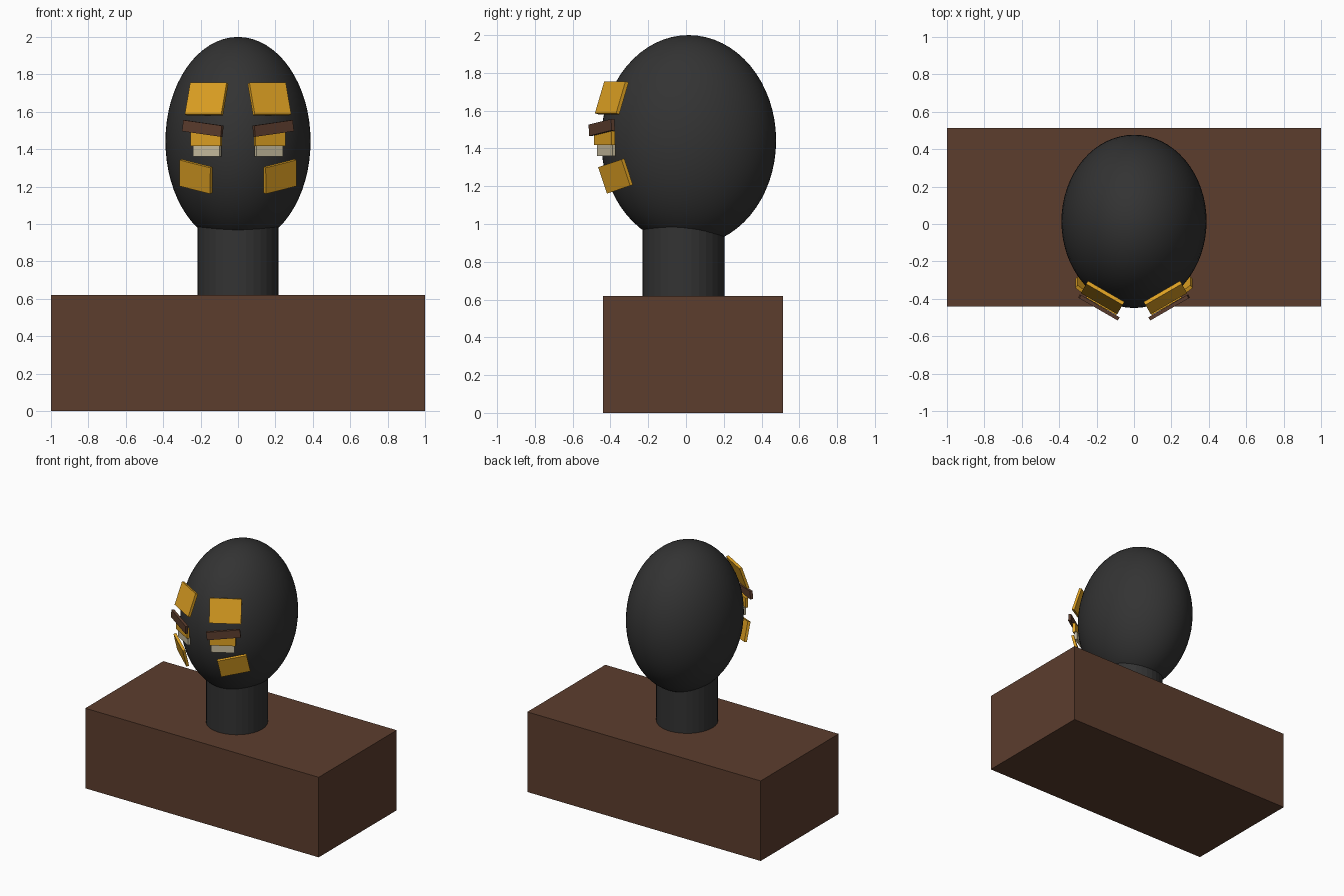
import bpy
from mathutils import Matrix, Vector

if "Cube" in bpy.data.objects:
    bpy.data.objects.remove(bpy.data.objects["Cube"])


def material(name, rgb):
    m = bpy.data.materials.new(name)
    m.diffuse_color = (*rgb, 1)
    m.use_nodes = True
    m.node_tree.nodes["Principled BSDF"].inputs["Base Color"].default_value = m.diffuse_color
    return m


BROWN = material("dark_brown", (0.107, 0.047, 0.027))
BLACK = material("charcoal", (0.033, 0.033, 0.033))
GOLD = material("gold", (0.74, 0.36, 0.017))
CREAM = material("cream", (0.58, 0.51, 0.35))


def finish(name, mat):
    ob = bpy.context.object
    ob.name = name
    ob.data.materials.append(mat)
    return ob


def plate(name, mat, centre, across, up, size):
    """Thin box on both sides of the face, oriented by its width and height directions."""
    for side, s in (("right", 1), ("left", -1)):
        x = Vector((across[0], s * across[1], s * across[2])).normalized()
        z = Vector((s * up[0], up[1], up[2]))
        z = (z - x * z.dot(x)).normalized()
        y = z.cross(x)
        bpy.ops.mesh.primitive_cube_add(size=1)
        ob = finish(f"{side}_{name}", mat)
        turn = Matrix((x, y, z)).transposed().to_4x4()
        place = Matrix.Translation((s * centre[0], centre[1], centre[2]))
        ob.matrix_world = place @ turn @ Matrix.Diagonal((*size, 1))


# Shoulder block
bpy.ops.mesh.primitive_cube_add(size=1, location=(0, 0.037, 0.31))
finish("shoulders", BROWN).scale = (2, 0.955, 0.62)

# Neck
bpy.ops.mesh.primitive_cylinder_add(vertices=32, radius=0.217, depth=0.55,
                                    location=(0, -0.014, 0.86))
finish("neck", BLACK)

# Egg-shaped head
bpy.ops.mesh.primitive_uv_sphere_add(segments=64, ring_count=32, radius=1,
                                     location=(0, 0.014, 1.442))
finish("head", BLACK).scale = (0.388, 0.463, 0.558)
bpy.ops.object.shade_smooth()

# Face plates, angled around the front of the head
TURN = (0.866, 0.5, 0)
plate("forehead_plate", GOLD, (0.168, -0.393, 1.668), TURN,
      (-0.029, 0.05, 0.17), (0.225, 0.02, 0.178))
plate("brow", BROWN, (0.188, -0.446, 1.511), (0.866, 0.5, 0.125),
      (0, 0, 1), (0.24, 0.02, 0.06))
plate("eye_plate", GOLD, (0.17, -0.432, 1.455), TURN, (0, 0, 1), (0.185, 0.02, 0.075))
plate("lower_eye_plate", CREAM, (0.165, -0.422, 1.39), TURN, (0, 0, 1), (0.165, 0.02, 0.06))
plate("cheek_plate", GOLD, (0.225, -0.373, 1.254), (0.171, 0.127, 0.043),
      (0, -0.047, 0.143), (0.21, 0.02, 0.147))
